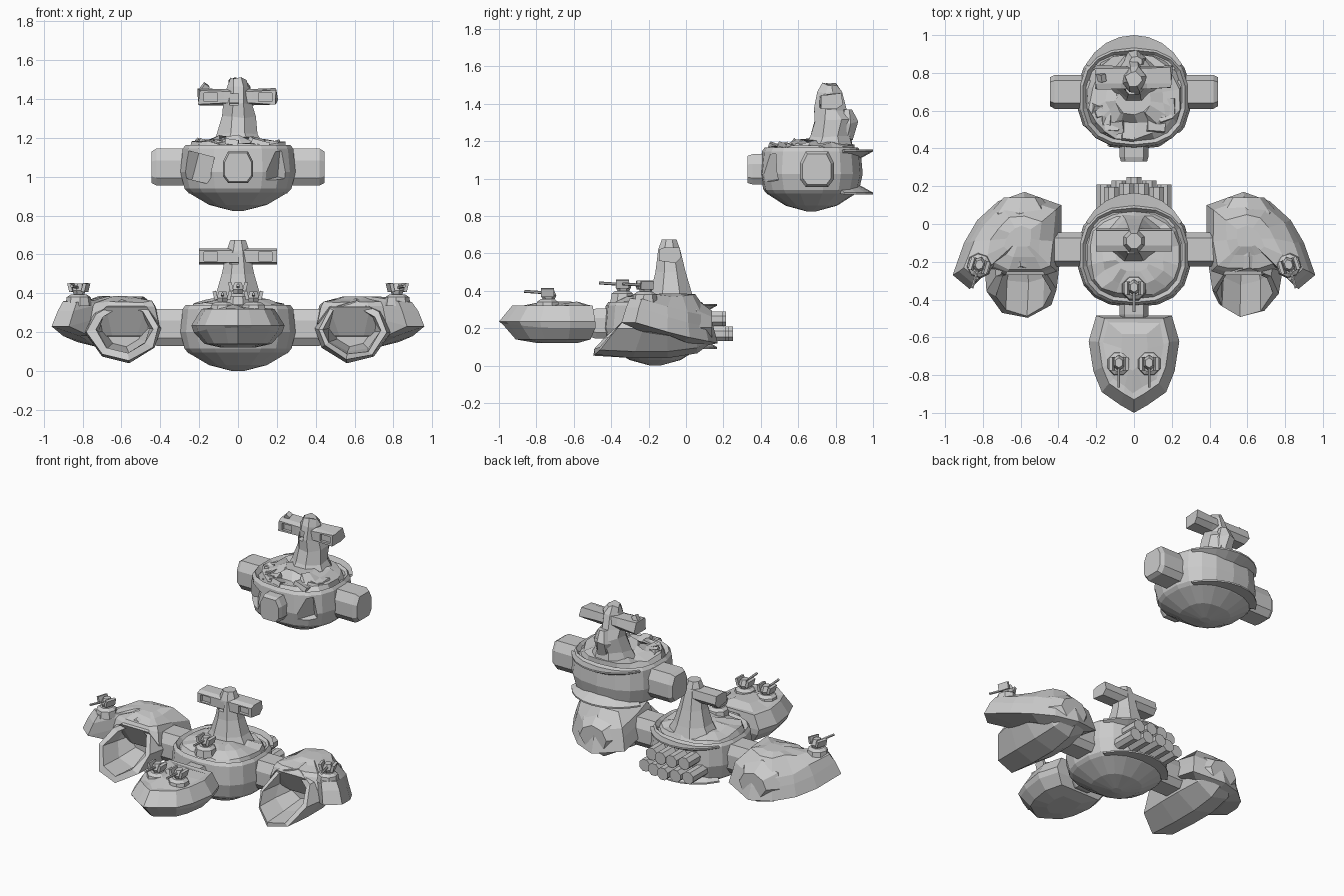
import bpy, bmesh, math, random
from mathutils import Vector, Matrix

if "Cube" in bpy.data.objects:
    bpy.data.objects.remove(bpy.data.objects["Cube"])

random.seed(4)


def finish(name, bm):
    bmesh.ops.recalc_face_normals(bm, faces=bm.faces)
    me = bpy.data.meshes.new(name)
    bm.to_mesh(me)
    bm.free()
    ob = bpy.data.objects.new(name, me)
    bpy.context.collection.objects.link(ob)
    return ob


def loft(name, rings, jitter=None):
    """Skin equal-length rings of points and cap both ends; jitter = {ring: amount}."""
    bm = bmesh.new()
    vs = []
    for k, r in enumerate(rings):
        j = (jitter or {}).get(k, 0)
        vs.append([bm.verts.new(Vector(p) + j * Vector([random.uniform(-1, 1) for _ in range(3)])) for p in r])
    n = len(vs[0])
    for a, b in zip(vs, vs[1:]):
        for i in range(n):
            bm.faces.new((a[i], a[(i + 1) % n], b[(i + 1) % n], b[i]))
    bm.faces.new(vs[0])
    bm.faces.new(vs[-1])
    return finish(name, bm)


def oval(n, rx, ry, cx, cy, z, power=1.0, phase=0.5):
    pts = []
    for i in range(n):
        a = 2 * math.pi * (i + phase) / n
        c, s = math.cos(a), math.sin(a)
        pts.append((cx + rx * math.copysign(abs(c) ** power, c), cy + ry * math.copysign(abs(s) ** power, s), z))
    return pts


def tube(name, p, q, r, n=8):
    """Cylinder from p to q."""
    p, q = Vector(p), Vector(q)
    rot = (q - p).to_track_quat('Z', 'Y').to_matrix().to_4x4()
    rot.translation = p
    L = (q - p).length
    return loft(name, [[rot @ Vector(v) for v in oval(n, r, r, 0, 0, z)] for z in (0, L)])


def box(name, size, loc, rot=(0, 0, 0)):
    bm = bmesh.new()
    bmesh.ops.create_cube(bm, size=1, matrix=Matrix.Diagonal((*size, 1)))
    ob = finish(name, bm)
    ob.location, ob.rotation_euler = loc, rot
    return ob


def cut(ob, cutter):
    m = ob.modifiers.new("cut", 'BOOLEAN')
    m.operation, m.object, m.solver = 'DIFFERENCE', cutter, 'EXACT'
    cutter.hide_render = True
    bpy.context.view_layer.objects.active = ob
    bpy.ops.object.modifier_apply(modifier="cut")
    bpy.data.objects.remove(cutter)


# Shared round hull with tilted lips and side sockets
HULL = [(.1, 0), (.5, .03), (.87, .095), (.93, .115), (1, .2), (.96, .32), (.91, .34),
        (.84, .315), (.78, .345), (.55, .36), (.3, .375)]
SOCKET = [(-.09, -.05), (-.09, .04), (-.06, .1), (.06, .1), (.09, .04), (.09, -.05), (.06, -.09), (-.06, -.09)]


def hull(label, cy, z0, rough):
    ob = loft(label + "_hull", [oval(18, .30 * s, .275 * s, 0, cy, z0 + z, .8) for s, z in HULL],
              {8: rough, 9: rough * 1.3, 10: rough})
    for z, d in ((.32, -.05), (.1, .05)):
        arc = [math.radians(a) for a in range(30, 151, 15)]
        rings = []
        for a in arc:
            def at(r, h):
                return (math.cos(a) * r * .95, cy + .02 + math.sin(a) * r, z0 + h)
            rings.append([at(.22, z), at(.31, z - d * .2), at(.31, z), at(.22, z + d)])
        loft(label + "_rear_lip", rings)
    for s in (-1, 1):
        loft(label + "_side_socket", [[(s * x, cy + .03 + y * k, z0 + .22 + z * k) for y, z in SOCKET]
                                      for x, k in ((.2, 1), (.42, 1), (.445, .85))])
    loft(label + "_front_socket", [[(y * k * .85, cy + d, z0 + .22 + z * k * .85) for y, z in SOCKET]
                                   for d, k in ((-.2, 1), (-.315, 1), (-.34, .9))])
    return ob


def tower(label, profile, arm_y, arm_z, rough):
    n = len(profile)
    ob = loft(label + "_tower", [oval(8, w * 1.06, (b - f) / 2 * 1.06, 0, (f + b) / 2, z) for w, f, b, z in profile],
              {k: rough for k in range(n)})
    # Window recess
    cut(ob, box("window_cutter", (.045, .1, .06), (-.02, arm_y - .09, arm_z - .01)))
    hexa = [(-.06, -.03), (-.06, .03), (-.03, .042), (.05, .042), (.06, -.01), (.03, -.042)]
    arm = loft(label + "_cross_arm", [[(x, arm_y + y, arm_z + z) for y, z in hexa] for x in (-.2, -.07, .07, .2)],
               {0: rough, 3: rough})
    for s in (-1, 1):
        cut(arm, box("arm_cutter", (.07, .05, .045), (s * .14, arm_y - .065, arm_z)))


def turret(label, x, y, z, yaw=0):
    M = Matrix.Translation((x, y, z)) @ Matrix.Rotation(yaw, 4, 'Z')
    loft(label + "_turret_base", [[M @ Vector(p) for p in oval(8, r, r, 0, 0, h)]
                                  for r, h in ((.07, -.03), (.062, .015), (.04, .03))])
    loft(label + "_turret_head", [[M @ Vector(p) for p in oval(6, r, r * 1.2, 0, .005, h)]
                                  for r, h in ((.025, .025), (.035, .05), (.022, .085))])
    for s in (-1, 1):
        box(label + "_turret_cheek", (.018, .07, .045), M @ Vector((s * .037, 0, .065)), (0, s * .25, yaw))
    tube(label + "_turret_barrel", M @ Vector((0, -.02, .065)), M @ Vector((0, -.125, .072)), .008, 6)


# Central hull, tower, turret
hull("central", -.165, 0, .008)
tower("central", [(.15, -.21, .05, .34), (.115, -.19, .03, .40), (.085, -.165, 0, .5),
                  (.06, -.15, -.03, .62), (.04, -.13, -.05, .675)], -.085, .59, 0)
turret("central", 0, -.34, .37)

# Rocket tubes on the back of the central hull
for count, z, length in ((4, .25, .225), (5, .17, .25)):
    for i in range(count):
        x = (i - (count - 1) / 2) * .08
        end = length - abs(x) * .25
        tube("rocket_tube", (x, 0, z), (x, end, z), .042)

# Raised rear hull with damage holes and torn tower
rear = hull("rear", .67, .825, .018)
for x, y, w in ((-.21, .46, .09), (.19, .42, .06)):
    cut(rear, box("hole_cutter", (w, .16, .14), (x, y, 1.05), (.15, .2, x * -3)))
tower("rear", [(.14, .63, .90, 1.15), (.105, .67, .88, 1.22), (.085, .68, .90, 1.31), (.07, .69, .86, 1.37),
               (.058, .70, .83, 1.46), (.04, .73, .81, 1.505)], .775, 1.41, .009)
loft("rear_tower_bulge", [oval(7, r, r * .8, .01, y, z) for r, y, z in
                          ((.05, .85, 1.2), (.06, .865, 1.3), (.035, .86, 1.37))], {0: .01, 1: .01})
for i in range(12):
    a = random.uniform(3.3, 6.1)
    box("deck_debris", (random.uniform(.04, .1), random.uniform(.04, .09), .03),
        (.19 * math.cos(a), .67 + .19 * math.sin(a), 1.165), [random.uniform(-.4, .4) for _ in range(3)])
box("torn_arm_shard", (.03, .04, .05), (-.175, .775, 1.455), (.3, .6, .3))

# Nose pod
half = [(.2, -.485), (.24, -.62), (.215, -.78), (.17, -.89), (.07, -.96)]
plan = half + [(0, -1.0)] + [(-x, y) for x, y in half[::-1]]


def nose_ring(k, z, cy=-.68, tip=0):
    return [(x * k, cy + (y - cy) * (k if y < cy else min(1, k + .15)), z + tip * max(0, -.75 - y)) for x, y in plan]


loft("nose_pod", [nose_ring(.35, .12), nose_ring(.72, .14), nose_ring(.95, .2, tip=.1), nose_ring(1, .235),
                  nose_ring(.78, .32), nose_ring(.66, .32), nose_ring(.3, .335)], {5: .008, 6: .01})
for s in (-1, 1):
    turret("nose", s * .08, -.74, .325)

# Side pods: slanted open mouth, keel and swept outer shell
MOUTH = [(.395, .22), (.43, .12), (.56, .04), (.7, .075), (.79, .2), (.74, .31), (.61, .375), (.46, .335)]
# scale, start y, slant
TUBE = [(.5, -.16, 0), (.68, -.3, .5), (.76, -.46, .75), (.91, -.455, .75), (1, -.27, .35),
        (1.0, -.1, 0), (.85, .06, 0), (.5, .14, 0)]
SHELL = [(.47, -.27, .33), (.41, -.25, .25), (.385, -.1, .2), (.385, .1, .16), (.58, .17, .12), (.72, .12, .13),
         (.83, .02, .15), (.90, -.1, .18), (.96, -.27, .23), (.87, -.345, .23), (.76, -.24, .26), (.68, -.27, .33)]
for side, s, rough in (("left", -1, .013), ("right", 1, .008)):
    loft(side + "_pod", [[(s * (.59 + (x - .59) * k), y0 + slant * (z - .08), .21 + (z - .21) * k)
                          for x, z in MOUTH] for k, y0, slant in TUBE], {1: rough, 2: rough, 3: rough})

    def shell_ring(t, lift, cap):
        return [(s * (x + (.6 - x) * t), y + (-.07 - y) * t, min(z + lift, cap)) for x, y, z in SHELL]
    loft(side + "_shell", [shell_ring(.4, -.02, .18), shell_ring(0, 0, 1), shell_ring(.09, .08, .335),
                           shell_ring(.17, .14, .355), shell_ring(.5, .3, .375), shell_ring(.75, .3, .385)],
         {3: rough * .6, 4: rough})
    turret(side + "_pod", s * .82, -.22, .365, s * .3)
